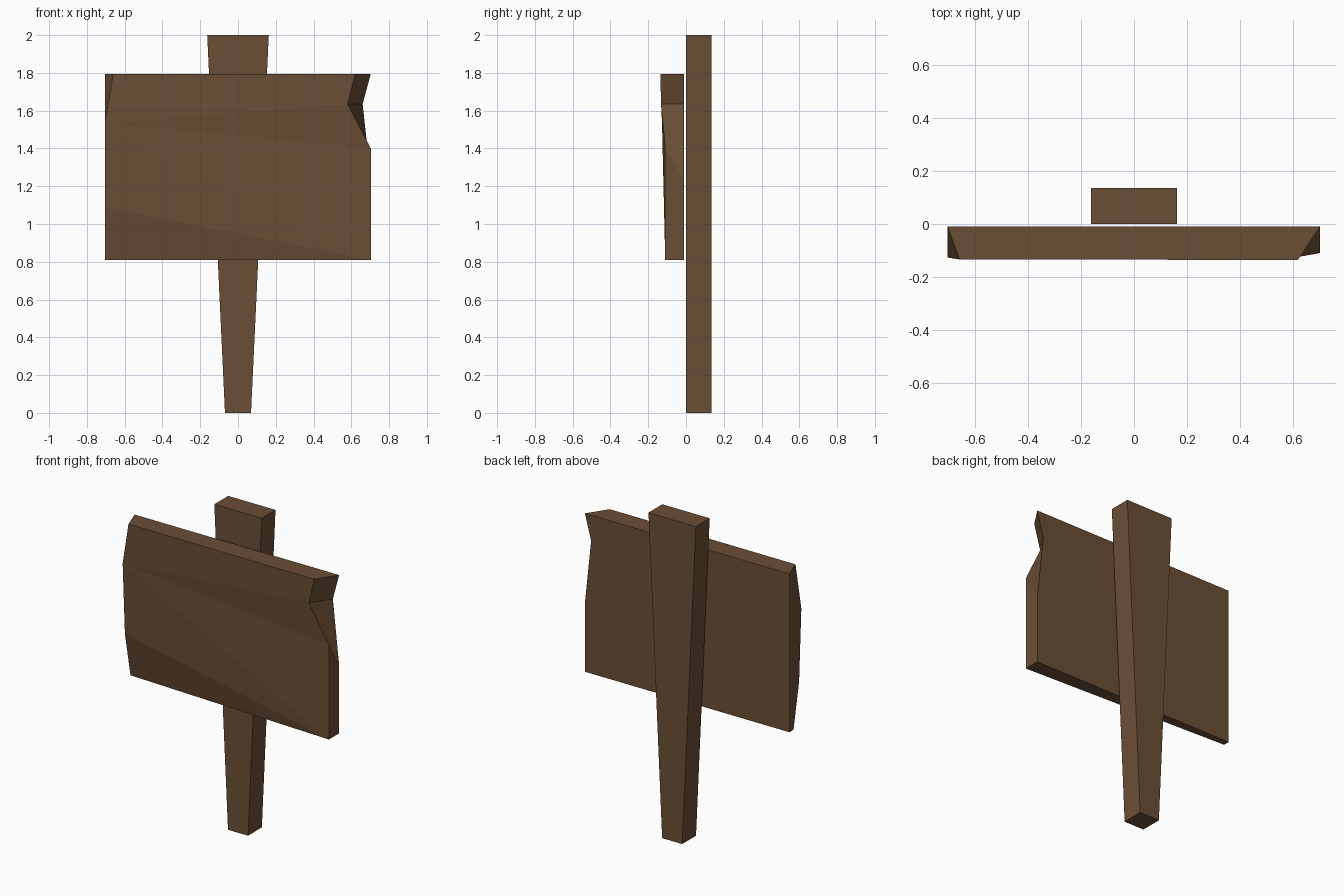
import bpy
import bmesh

if "Cube" in bpy.data.objects:
    bpy.data.objects.remove(bpy.data.objects["Cube"])

wood = bpy.data.materials.new("brown_wood")
wood.diffuse_color = (0.147, 0.077, 0.036, 1.0)
wood.use_nodes = True
wood.node_tree.nodes["Principled BSDF"].inputs["Base Color"].default_value = wood.diffuse_color


def solid(name, points, faces):
    """Build a flat-shaded closed solid from named corner points."""
    bm = bmesh.new()
    v = {key: bm.verts.new(co) for key, co in points.items()}
    for face in faces:
        bm.faces.new([v[key] for key in face.split()])
    bmesh.ops.recalc_face_normals(bm, faces=bm.faces)
    mesh = bpy.data.meshes.new(name)
    bm.to_mesh(mesh)
    bm.free()
    mesh.materials.append(wood)
    obj = bpy.data.objects.new(name, mesh)
    bpy.context.collection.objects.link(obj)
    return obj


# Post: a square-cut stake that narrows towards the ground
bpy.ops.mesh.primitive_cube_add(size=1, location=(0, 0, 0))
post = bpy.context.object
post.name = "post"
for vert in post.data.vertices:
    top = vert.co.z > 0
    half_width = 0.163 if top else 0.069
    vert.co = (half_width if vert.co.x > 0 else -half_width,
               0.136 if vert.co.y > 0 else 0.0,
               2.0 if top else 0.0)
post.data.materials.append(wood)

# Board: thick plank with a chipped right end and worn left edge
BACK = -0.01
corners = {
    # front outline
    "top_l": (-0.66, -0.134, 1.795), "high_l": (-0.705, -0.127, 1.535),
    "low_l": (-0.705, -0.105, 1.09), "bot_l": (-0.705, -0.05, 0.81),
    "bot_r": (0.703, -0.11, 0.81), "chip_r": (0.703, -0.11, 1.40),
    "notch": (0.58, -0.132, 1.635), "top_r": (0.62, -0.136, 1.795),
    # back outline
    "b_top_l": (-0.705, BACK, 1.795), "b_bot_l": (-0.705, BACK, 0.81),
    "b_bot_r": (0.703, BACK, 0.81), "b_chip": (0.703, BACK, 1.235),
    "b_notch": (0.66, BACK, 1.635), "b_top_r": (0.703, BACK, 1.795),
}
solid("sign_board", corners, [
    # front facets
    "top_l high_l notch top_r",
    "high_l chip_r notch",
    "high_l bot_r chip_r",
    "high_l low_l bot_r",
    "low_l bot_l bot_r",
    # back
    "b_top_l b_top_r b_notch b_chip b_bot_r b_bot_l",
    # top and bottom
    "top_l top_r b_top_r b_top_l",
    "bot_l b_bot_l b_bot_r bot_r",
    # left end
    "top_l b_top_l high_l",
    "high_l b_top_l b_bot_l bot_l low_l",
    # chipped right end
    "top_r notch b_notch b_top_r",
    "notch chip_r b_chip b_notch",
    "chip_r bot_r b_bot_r b_chip",
])
